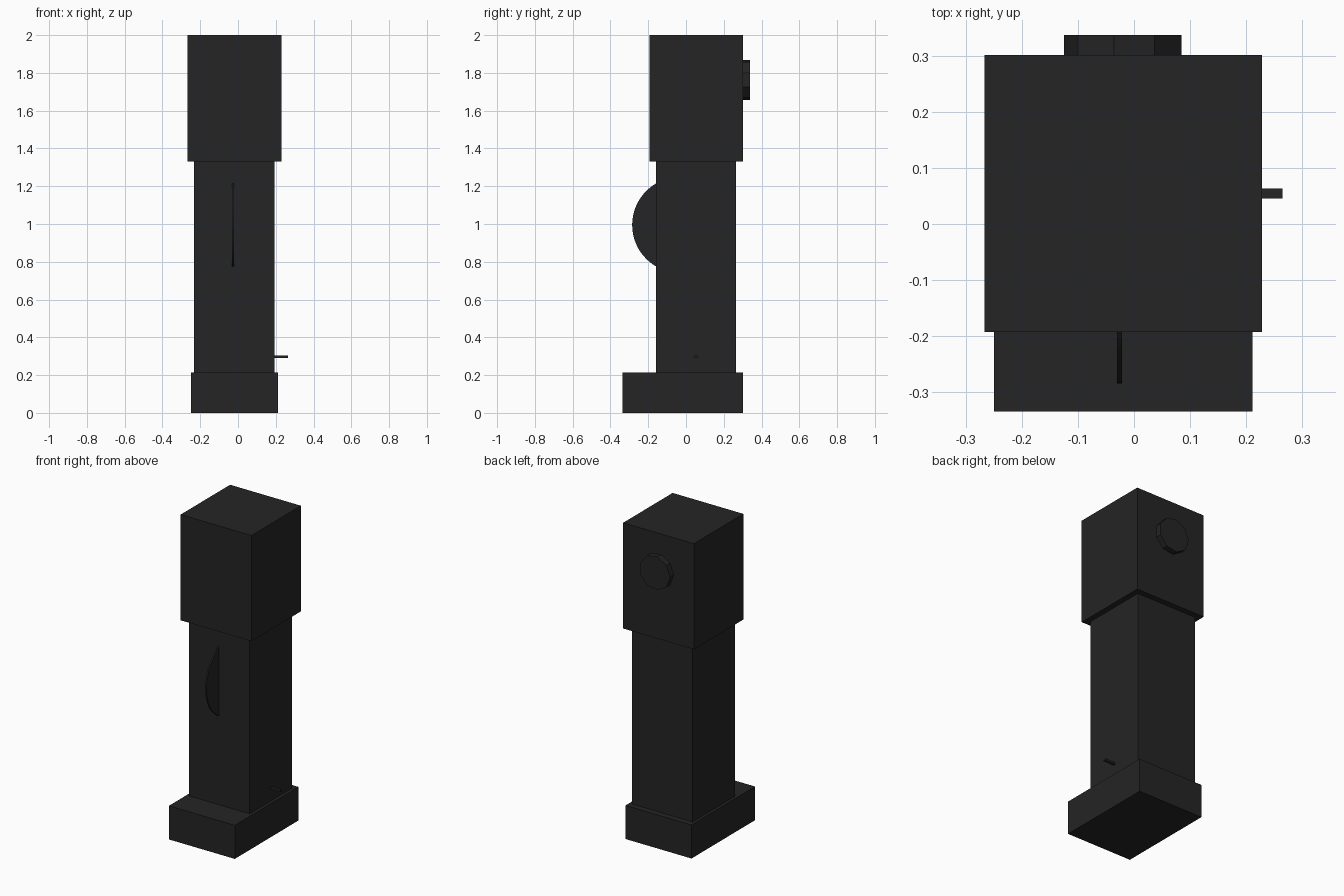
import bpy, math

old = bpy.data.objects.get("Cube")
if old:
    bpy.data.objects.remove(old, do_unlink=True)

charcoal = bpy.data.materials.new("charcoal")
charcoal.use_nodes = True
COLOUR = (0.018, 0.018, 0.018, 1)
charcoal.diffuse_color = COLOUR
charcoal.node_tree.nodes["Principled BSDF"].inputs["Base Color"].default_value = COLOUR


def finish(name):
    obj = bpy.context.object
    obj.name = name
    obj.data.materials.append(charcoal)
    return obj


def box(name, x, y, z):
    """Box spanning the given (min, max) ranges."""
    spans = (x, y, z)
    bpy.ops.mesh.primitive_cube_add(size=1, location=[(a + b) / 2 for a, b in spans])
    bpy.context.object.scale = [b - a for a, b in spans]
    bpy.ops.object.transform_apply(location=False, rotation=False, scale=True)
    return finish(name)


def disc(name, sides, radius, depth, centre, rotation):
    bpy.ops.mesh.primitive_cylinder_add(vertices=sides, radius=radius, depth=depth,
                                        location=centre, rotation=rotation)
    return finish(name)


# Stacked case: base block, column and head
box("base", (-0.25, 0.212), (-0.335, 0.302), (0, 0.213))
box("column", (-0.232, 0.193), (-0.158, 0.265), (0.213, 1.33))
box("head", (-0.267, 0.229), (-0.193, 0.302), (1.33, 2.0))

# Thin round fin, partly sunk into the front of the column
fin = disc("front_fin", 64, 0.254, 0.009, (-0.026, -0.031, 0.995),
           (0, math.pi / 2, 0))
bpy.ops.object.shade_smooth_by_angle(angle=math.radians(30))

# Nine-sided knob on the back of the head, one corner pointing to -x
disc("back_knob", 9, 0.108, 0.046, (-0.017, 0.315, 1.763),
     (math.pi / 2, -math.pi / 2, 0))

# Small peg low on the left side
box("side_peg", (0.183, 0.265), (0.046, 0.063), (0.291, 0.304))
